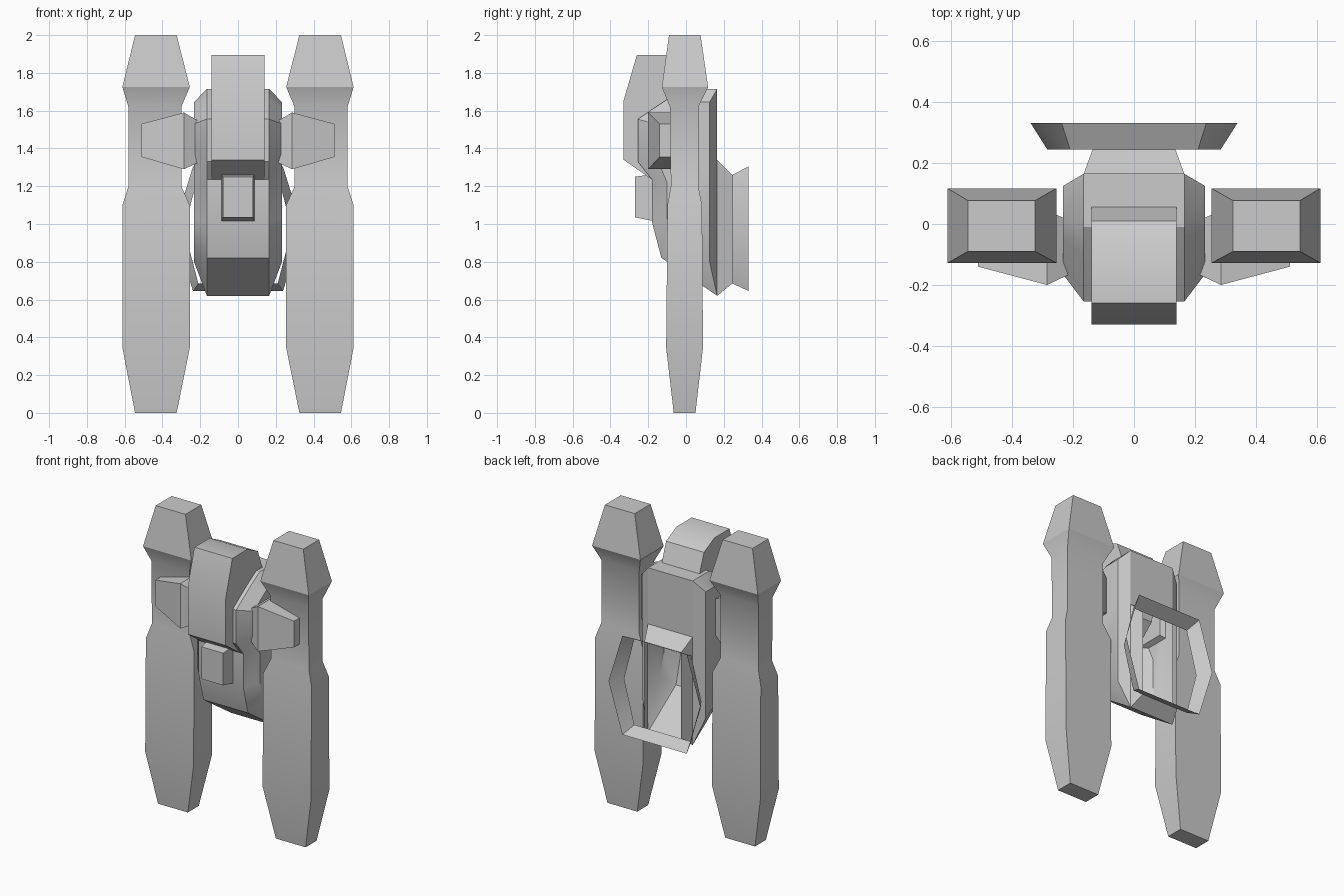
import bpy, bmesh, math

if "Cube" in bpy.data.objects:
    bpy.data.objects.remove(bpy.data.objects["Cube"])


def loft(name, rings, caps=True, skip=()):
    """Skin a list of equal-length point rings; skip lists (section, side) holes."""
    bm = bmesh.new()
    vs = [[bm.verts.new(p) for p in ring] for ring in rings]
    n = len(rings[0])
    for s in range(len(vs) - 1):
        for i in range(n):
            if (s, i) in skip:
                continue
            j = (i + 1) % n
            bm.faces.new((vs[s][i], vs[s][j], vs[s + 1][j], vs[s + 1][i]))
    if caps:
        bm.faces.new(vs[0])
        bm.faces.new(vs[-1][::-1])
    bmesh.ops.recalc_face_normals(bm, faces=bm.faces)
    me = bpy.data.meshes.new(name)
    bm.to_mesh(me)
    bm.free()
    ob = bpy.data.objects.new(name, me)
    bpy.context.collection.objects.link(ob)
    bpy.ops.object.select_all(action='DESELECT')
    ob.select_set(True)
    bpy.context.view_layer.objects.active = ob
    bpy.ops.object.shade_smooth_by_angle(angle=math.radians(30))
    return ob


def rect(a0, a1, b0, b1):
    return [(a0, b0), (a1, b0), (a1, b1), (a0, b1)]


# Side pods: rectangular sections stacked in z (z, x in, x out, y front, y back)
pod = [(0.0, 0.325, 0.545, -0.065, 0.05), (0.345, 0.255, 0.612, -0.105, 0.09),
       (1.10, 0.255, 0.612, -0.098, 0.085), (1.20, 0.30, 0.58, -0.08, 0.065),
       (1.62, 0.30, 0.58, -0.085, 0.065), (1.725, 0.255, 0.612, -0.128, 0.117),
       (2.0, 0.325, 0.545, -0.09, 0.077)]
# Stub arms: rectangular sections along x (x, y front, y back, z low, z high)
arm = [(0.20, -0.16, 0.005, 1.33, 1.54), (0.286, -0.20, 0.045, 1.29, 1.59),
       (0.512, -0.14, -0.01, 1.355, 1.53)]
for side, s in (("left", -1), ("right", 1)):
    loft(side + "_pod", [[(s * x, y, z) for x, y in rect(x0, x1, y0, y1)]
                         for z, x0, x1, y0, y1 in pod])
    loft(side + "_arm", [[(s * x, y, z) for y, z in rect(y0, y1, z0, z1)]
                         for x, y0, y1, z0, z1 in arm])

# Hull: wide middle strip with bevelled sides, open at the lower back
mid = [(-0.255, 1.33), (-0.255, 1.555), (-0.10, 1.66), (-0.01, 1.715),
       (0.165, 1.715), (0.165, 1.34), (0.165, 0.62), (-0.13, 0.82),
       (-0.18, 1.01), (-0.18, 1.235)]
flank = [(-0.165, 1.37), (-0.165, 1.53), (-0.05, 1.61), (0.01, 1.645),
         (0.125, 1.645), (0.125, 1.34), (0.125, 0.80), (-0.06, 0.90),
         (-0.10, 1.03), (-0.10, 1.22)]
loft("hull", [[(x, y, z) for y, z in prof] for x, prof in
              ((-0.233, flank), (-0.165, mid), (0.165, mid), (0.233, flank))],
     skip={(1, 5)})

# Collar narrowing around the rear opening
loft("rear_collar", [[(x, 0.165, z) for x, z in rect(-0.165, 0.165, 0.62, 1.34)],
                     [(x, 0.245, z) for x, z in rect(-0.136, 0.136, 0.685, 1.26)]],
     caps=False)


# Flared six-sided rear rim, open on both ends
def hexagon(y, xc, xm, z0, z1):
    zm = (z0 + z1) / 2
    return [(-xc, y, z0), (xc, y, z0), (xm, y, zm),
            (xc, y, z1), (-xc, y, z1), (-xm, y, zm)]


loft("rear_rim", [hexagon(0.245, 0.21, 0.285, 0.685, 1.26),
                  hexagon(0.332, 0.238, 0.34, 0.645, 1.305)], caps=False)

# Head block: side profile extruded across x
head = [(-0.18, 1.235), (-0.33, 1.34), (-0.33, 1.655), (-0.26, 1.895),
        (-0.10, 1.895), (0.01, 1.84), (0.062, 1.70), (0.0, 1.40)]
loft("head_block", [[(x, y, z) for y, z in head] for x in (-0.14, 0.14)])

# Small tapered box below the head
loft("chest_box", [[(x, y, z) for x, z in rect(-w, w, z0, z1)] for y, w, z0, z1 in
                   ((-0.27, 0.08, 1.035, 1.25), (-0.12, 0.093, 1.005, 1.272))])
